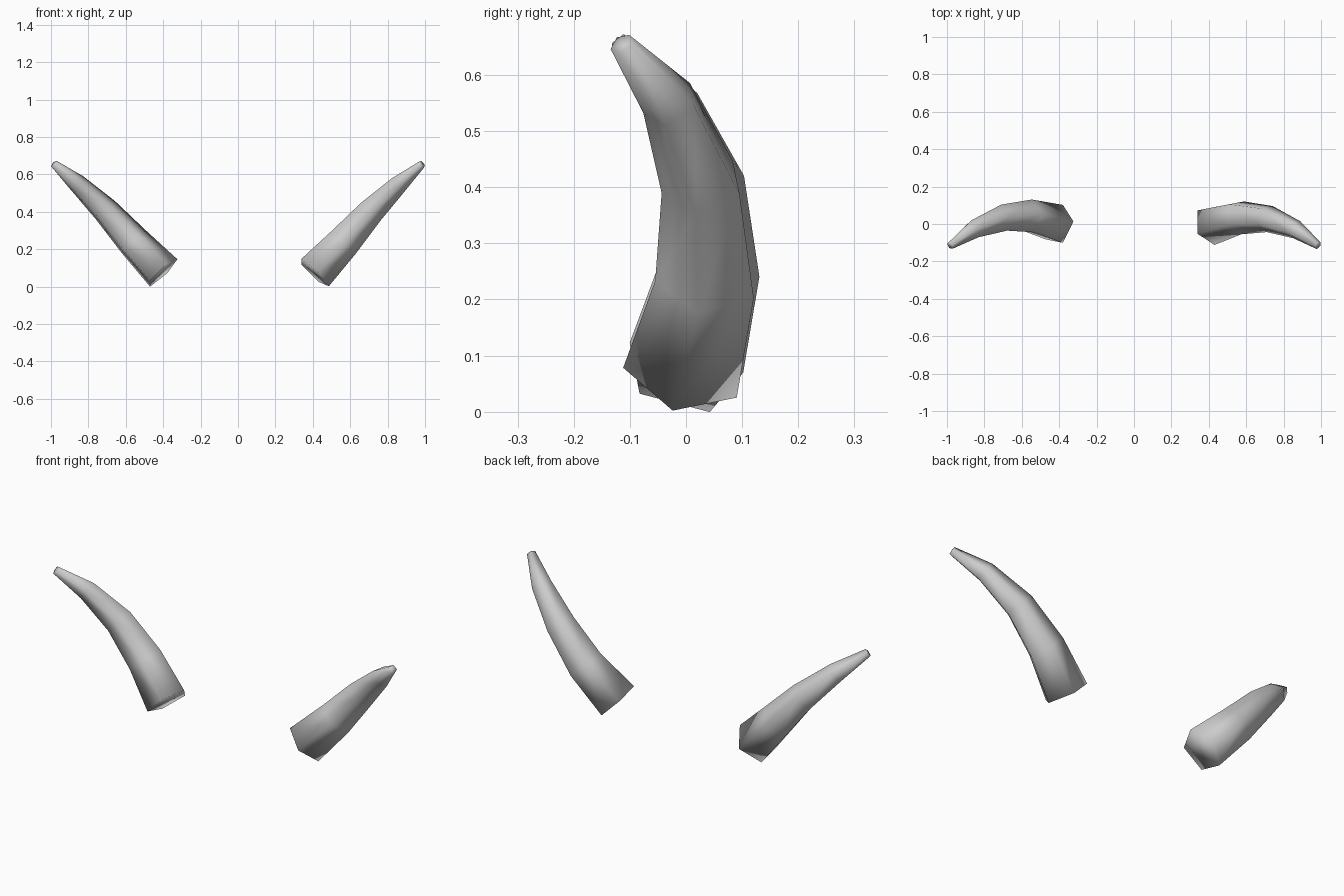
import bpy
import bmesh
from math import cos, sin, pi, radians
from mathutils import Vector

cube = bpy.data.objects.get("Cube")
if cube:
    bpy.data.objects.remove(cube, do_unlink=True)

grey = bpy.data.materials.new("horn_grey")
grey.use_nodes = True
colour = (0.6, 0.6, 0.6, 1)
grey.diffuse_color = colour
grey.node_tree.nodes["Principled BSDF"].inputs["Base Color"].default_value = colour

# Horn centre line with the radius at each ring, from base to tip
SIDES = 5
SPINE = [
    ((0.405, -0.005, 0.074), 0.11),
    ((0.56, 0.038, 0.237), 0.094),
    ((0.71, 0.03, 0.405), 0.075),
    ((0.86, -0.028, 0.55), 0.052),
    ((0.983, -0.115, 0.655), 0.022),
]


def make_horn(name, side, roll):
    """Sweep a rolled polygon along the spine, on the +x or -x side."""
    centres = [Vector(p) for p, _ in SPINE]
    last = len(centres) - 1
    bm = bmesh.new()
    rings = []
    for i, (centre, (_, radius)) in enumerate(zip(centres, SPINE)):
        # Each ring stands square to the local direction of the horn
        along = (centres[min(i + 1, last)] - centres[max(i - 1, 0)]).normalized()
        across = Vector((0, 1, 0))
        across = (across - along * across.dot(along)).normalized()
        up = along.cross(across)
        ring = []
        for k in range(SIDES):
            a = roll + 2 * pi * k / SIDES
            p = centre + radius * (cos(a) * across + sin(a) * up)
            ring.append(bm.verts.new((p.x * side, p.y, p.z)))
        rings.append(ring)

    # Side walls, then the base and tip caps
    for low, high in zip(rings, rings[1:]):
        for k in range(SIDES):
            n = (k + 1) % SIDES
            bm.faces.new((low[k], low[n], high[n], high[k]))
    bm.faces.new(rings[0])
    bm.faces.new(rings[-1])
    bmesh.ops.recalc_face_normals(bm, faces=bm.faces[:])
    for face in bm.faces:
        face.smooth = True

    mesh = bpy.data.meshes.new(name)
    bm.to_mesh(mesh)
    bm.free()
    mesh.materials.append(grey)
    horn = bpy.data.objects.new(name, mesh)
    bpy.context.collection.objects.link(horn)


# The two horns are rolled half a turn apart
make_horn("left_horn", 1, radians(44))
make_horn("right_horn", -1, radians(224))
